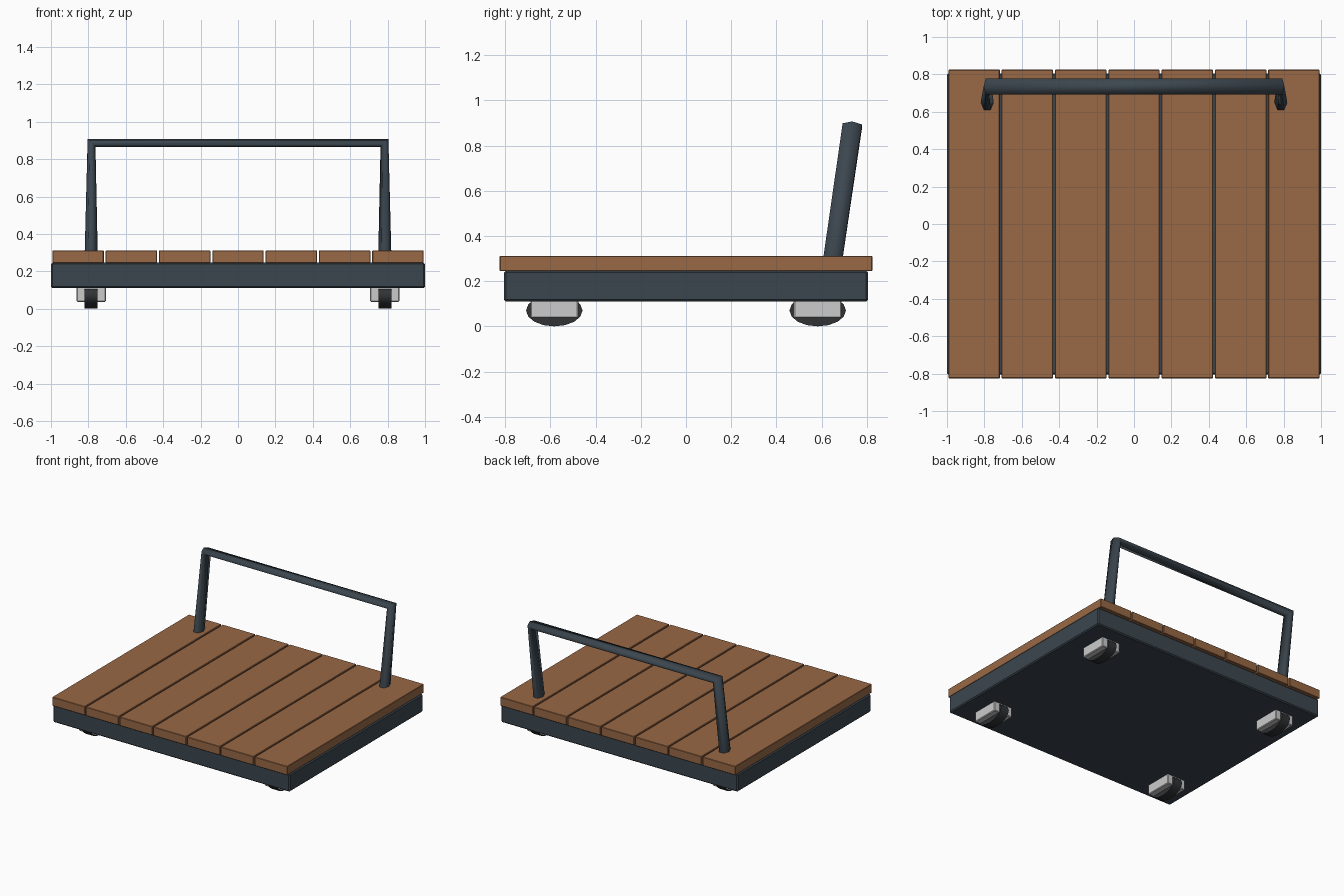
import bpy, bmesh, math
from mathutils import Vector

if "Cube" in bpy.data.objects:
    bpy.data.objects.remove(bpy.data.objects["Cube"])


def material(name, rgb):
    m = bpy.data.materials.new(name)
    m.diffuse_color = (*rgb, 1)
    m.use_nodes = True
    m.node_tree.nodes["Principled BSDF"].inputs["Base Color"].default_value = m.diffuse_color
    return m


WOOD = material("wood", (0.32, 0.14, 0.06))
STEEL = material("painted_steel", (0.045, 0.062, 0.078))
RUBBER = material("rubber", (0.03, 0.032, 0.035))


def finish(name, bm, mat=None, bevel=0):
    bmesh.ops.recalc_face_normals(bm, faces=bm.faces)
    me = bpy.data.meshes.new(name)
    bm.to_mesh(me)
    bm.free()
    ob = bpy.data.objects.new(name, me)
    bpy.context.collection.objects.link(ob)
    if mat:
        me.materials.append(mat)
    if bevel:
        mod = ob.modifiers.new("bevel", "BEVEL")
        mod.width = bevel
        mod.segments = 1
    return ob


def box(name, lo, hi, mat=None, bevel=0):
    lo, hi = Vector(lo), Vector(hi)
    bm = bmesh.new()
    bmesh.ops.create_cube(bm, size=1)
    bmesh.ops.scale(bm, vec=hi - lo, verts=bm.verts)
    bmesh.ops.translate(bm, vec=(lo + hi) / 2, verts=bm.verts)
    return finish(name, bm, mat, bevel)


def loft(name, rings, sides, mat):
    """Tube through rings given as (centre, axis u, axis v), capped at both ends."""
    bm = bmesh.new()
    loops = []
    for c, u, v in rings:
        c, u, v = Vector(c), Vector(u), Vector(v)
        angles = [2 * math.pi * i / sides for i in range(sides)]
        loops.append([bm.verts.new(c + u * math.cos(a) + v * math.sin(a)) for a in angles])
    for a, b in zip(loops, loops[1:]):
        for i in range(sides):
            j = (i + 1) % sides
            bm.faces.new((a[i], a[j], b[j], b[i])).smooth = True
    bm.faces.new(loops[0])
    bm.faces.new(loops[-1])
    for e in bm.edges:
        if any(len(f.verts) > 4 for f in e.link_faces):
            e.smooth = False
    return finish(name, bm, mat)


# Base frame
box("base_frame", (-1, -0.805, 0.11), (1, 0.805, 0.246), STEEL, 0.008)

# Deck planks
for i in range(7):
    x = (i - 3) * 0.285
    box(f"deck_plank_{i + 1}", (x - 0.1375, -0.825, 0.245), (x + 0.1375, 0.825, 0.312), WOOD, 0.003)

# Casters: squat wheel in a block housing
for sx in (-1, 1):
    for sy in (-1, 1):
        x, y = sx * 0.785, sy * 0.583
        tag = ("left" if sx < 0 else "right") + ("_front" if sy < 0 else "_back")
        loft(f"wheel_{tag}",
             [((x + d, y, 0.07), (0, 0.125, 0), (0, 0, 0.07)) for d in (-0.035, 0.035)],
             16, RUBBER)
        box(f"wheel_housing_{tag}", (x - 0.078, y - 0.106, 0.037), (x + 0.078, y + 0.106, 0.125),
            None, 0.005)

# Push handle: leaning six-sided tube with pinched corners
loft("push_handle", [
    ((-0.785, 0.643, 0.25), (-0.036, 0, 0), (0, 0.049, -0.004)),
    ((-0.783, 0.736, 0.886), (-0.021, 0, 0.021), (0, 0.049, -0.003)),
    ((0.783, 0.736, 0.886), (0.021, 0, 0.021), (0, 0.049, -0.003)),
    ((0.785, 0.643, 0.25), (0.036, 0, 0), (0, 0.049, -0.004)),
], 6, STEEL)
